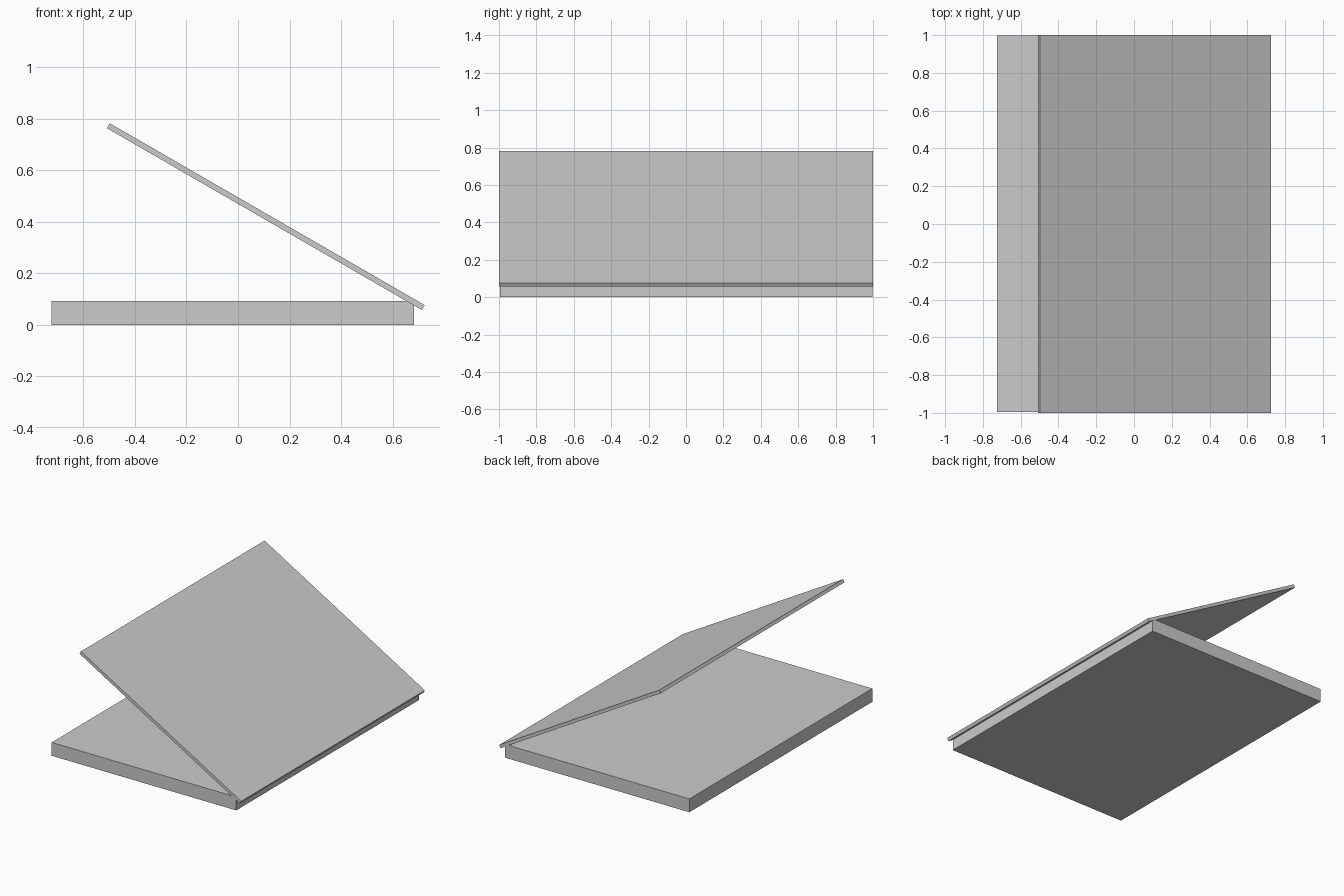
import bpy
from math import radians

if "Cube" in bpy.data.objects:
    bpy.data.objects.remove(bpy.data.objects["Cube"], do_unlink=True)

# Single grey material
grey = bpy.data.materials.new("plain_grey")
grey.use_nodes = True
colour = (0.6, 0.6, 0.6, 1)
grey.diffuse_color = colour
grey.node_tree.nodes["Principled BSDF"].inputs["Base Color"].default_value = colour


def slab(name, centre, size, tilt=0):
    """Flat box, tilted about the y axis."""
    bpy.ops.mesh.primitive_cube_add(size=1, location=centre)
    part = bpy.context.object
    part.name = name
    part.scale = size
    bpy.ops.object.transform_apply(location=False, rotation=False, scale=True)
    part.rotation_euler.y = radians(tilt)
    part.data.materials.append(grey)
    return part


# Thick base lying on the ground
slab("base", (-0.021, 0.002, 0.046), (1.407, 1.992, 0.092))

# Thin lid, hinged open along the left edge
slab("lid", (0.108, 0, 0.42), (1.411, 2.0, 0.022), tilt=30)
